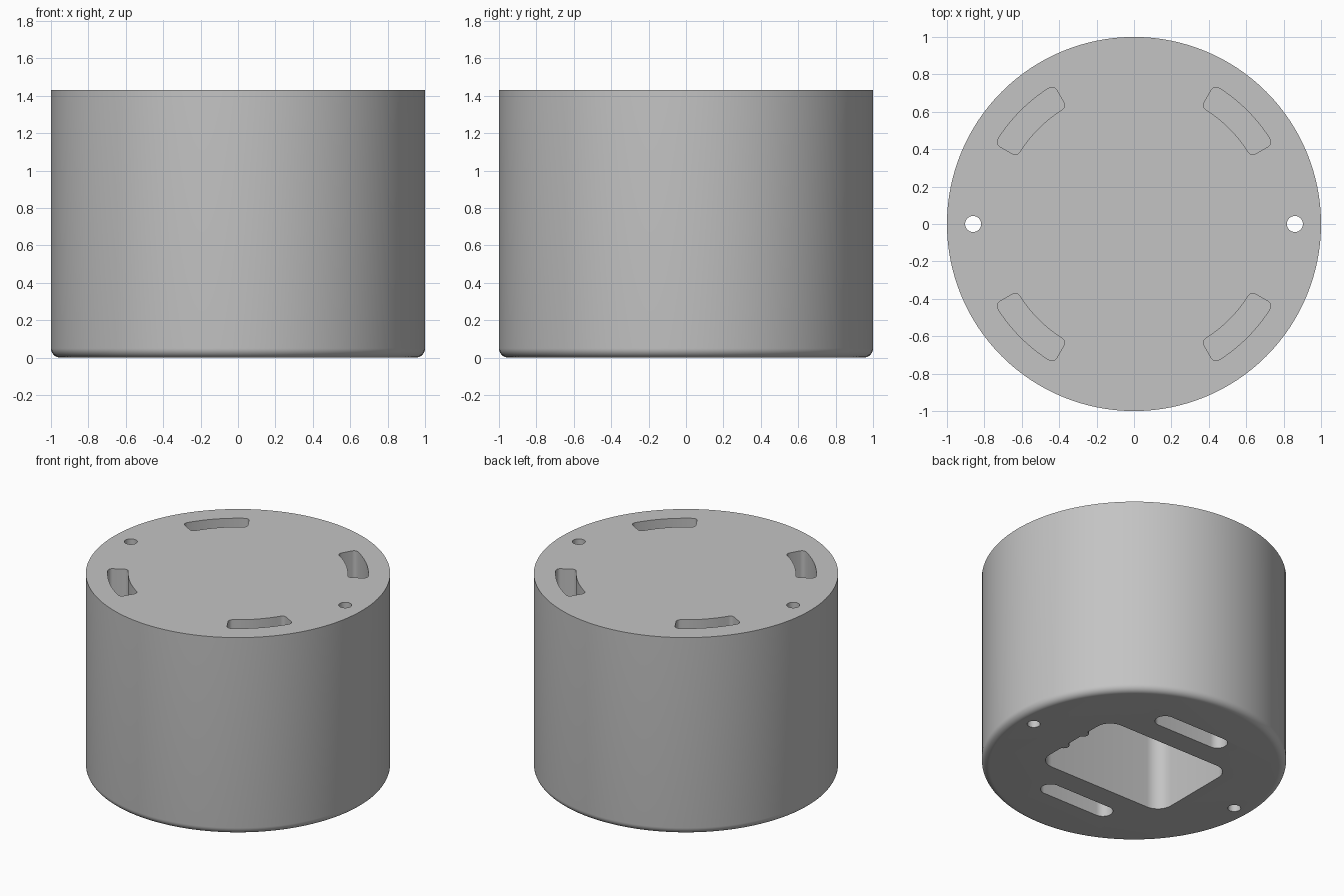
import bpy, bmesh
from math import sin, cos, pi, radians
from mathutils import Vector

cube = bpy.data.objects.get("Cube")
if cube:
    bpy.data.objects.remove(cube, do_unlink=True)

HEIGHT = 1.43
FILLET = 0.05

grey = bpy.data.materials.new("plain grey")
grey.use_nodes = True
colour = (0.55, 0.55, 0.55, 1)
grey.diffuse_color = colour
grey.node_tree.nodes["Principled BSDF"].inputs["Base Color"].default_value = colour


def make_object(name, bm):
    bmesh.ops.recalc_face_normals(bm, faces=bm.faces)
    mesh = bpy.data.meshes.new(name)
    bm.to_mesh(mesh)
    bm.free()
    mesh.materials.append(grey)
    obj = bpy.data.objects.new(name, mesh)
    bpy.context.collection.objects.link(obj)
    return obj


def prism(name, outline, bottom, top):
    """Closed prism from a flat outline of (x, y) points."""
    bm = bmesh.new()
    face = bm.faces.new([bm.verts.new((x, y, bottom)) for x, y in outline])
    made = bmesh.ops.extrude_face_region(bm, geom=[face])
    verts = [v for v in made["geom"] if isinstance(v, bmesh.types.BMVert)]
    bmesh.ops.translate(bm, verts=verts, vec=(0, 0, top - bottom))
    return make_object(name, bm)


def circle(x, y, r, n=32):
    return [(x + r * cos(2 * pi * i / n), y + r * sin(2 * pi * i / n)) for i in range(n)]


def rounded_box(cx, cy, hx, hy, r, n=8):
    """Rectangle outline with rounded corners."""
    points = []
    for k, (sx, sy) in enumerate([(1, 1), (-1, 1), (-1, -1), (1, -1)]):
        for i in range(n + 1):
            a = pi / 2 * (k + i / n)
            points.append((cx + sx * (hx - r) + r * cos(a), cy + sy * (hy - r) + r * sin(a)))
    return points


def curved_slot(middle, inner, outer, half_angle):
    """Rounded box bent around the centre axis."""
    mid = (inner + outer) / 2
    box = rounded_box(0, 0, half_angle * mid, (outer - inner) / 2, 0.03, 5)
    dense = []
    for p, q in zip(box, box[1:] + box[:1]):
        p, q = Vector(p), Vector(q)
        steps = max(1, int((q - p).length / 0.03))
        dense += [p.lerp(q, i / steps) for i in range(steps)]
    return [((mid + p.y) * cos(middle - p.x / mid), (mid + p.y) * sin(middle - p.x / mid))
            for p in dense]


# Round body with a filleted lower edge
bm = bmesh.new()
profile = [(0, 0)]
for i in range(9):
    a = pi / 2 * i / 8
    profile.append((1 - FILLET + FILLET * sin(a), FILLET - FILLET * cos(a)))
profile += [(1, HEIGHT), (0, HEIGHT)]
verts = [bm.verts.new((r, 0, z)) for r, z in profile]
edges = [bm.edges.new(pair) for pair in zip(verts, verts[1:])]
bmesh.ops.spin(bm, geom=verts + edges, axis=(0, 0, 1), cent=(0, 0, 0),
               angle=2 * pi, steps=128, use_duplicate=False)
bmesh.ops.remove_doubles(bm, verts=bm.verts, dist=0.0001)
bmesh.ops.dissolve_limit(bm, angle_limit=0.001, verts=bm.verts, edges=bm.edges)
body = make_object("body", bm)

# Underside pocket, side slots, screw holes and curved top slots
cutters = [prism("pocket_cutter", rounded_box(0, 0, 0.52, 0.355, 0.11), -0.1, 1.1)]
for side in (-1, 1):
    cutters.append(prism("slot_cutter", rounded_box(0, side * 0.585, 0.29, 0.067, 0.066), -0.1, 1.1))
    cutters.append(prism("hole_cutter", circle(side * 0.86, 0, 0.043), -0.1, HEIGHT + 0.1))
for k in range(4):
    outline = curved_slot(radians(45 + 90 * k), 0.722, 0.857, radians(15))
    cutters.append(prism("top_slot_cutter", outline, HEIGHT - 0.4, HEIGHT + 0.1))

for cutter in cutters:
    cutter.hide_render = True
    mod = body.modifiers.new("cut", "BOOLEAN")
    mod.operation = "DIFFERENCE"
    mod.solver = "EXACT"
    mod.object = cutter

# Bake the cuts, then drop the cutters
graph = bpy.context.evaluated_depsgraph_get()
body_mesh = bpy.data.meshes.new_from_object(body.evaluated_get(graph))
body.modifiers.clear()
body.data = body_mesh
for cutter in cutters:
    bpy.data.objects.remove(cutter, do_unlink=True)

# Small ribs on one pocket wall
ribs = [prism("pocket_rib", circle(0.525, y, 0.035, 20), 0.001, 1.1) for y in (-0.09, 0.11)]

bpy.ops.object.select_all(action="DESELECT")
for obj in [body] + ribs:
    obj.select_set(True)
bpy.context.view_layer.objects.active = body
bpy.ops.object.shade_smooth_by_angle(angle=radians(30))
